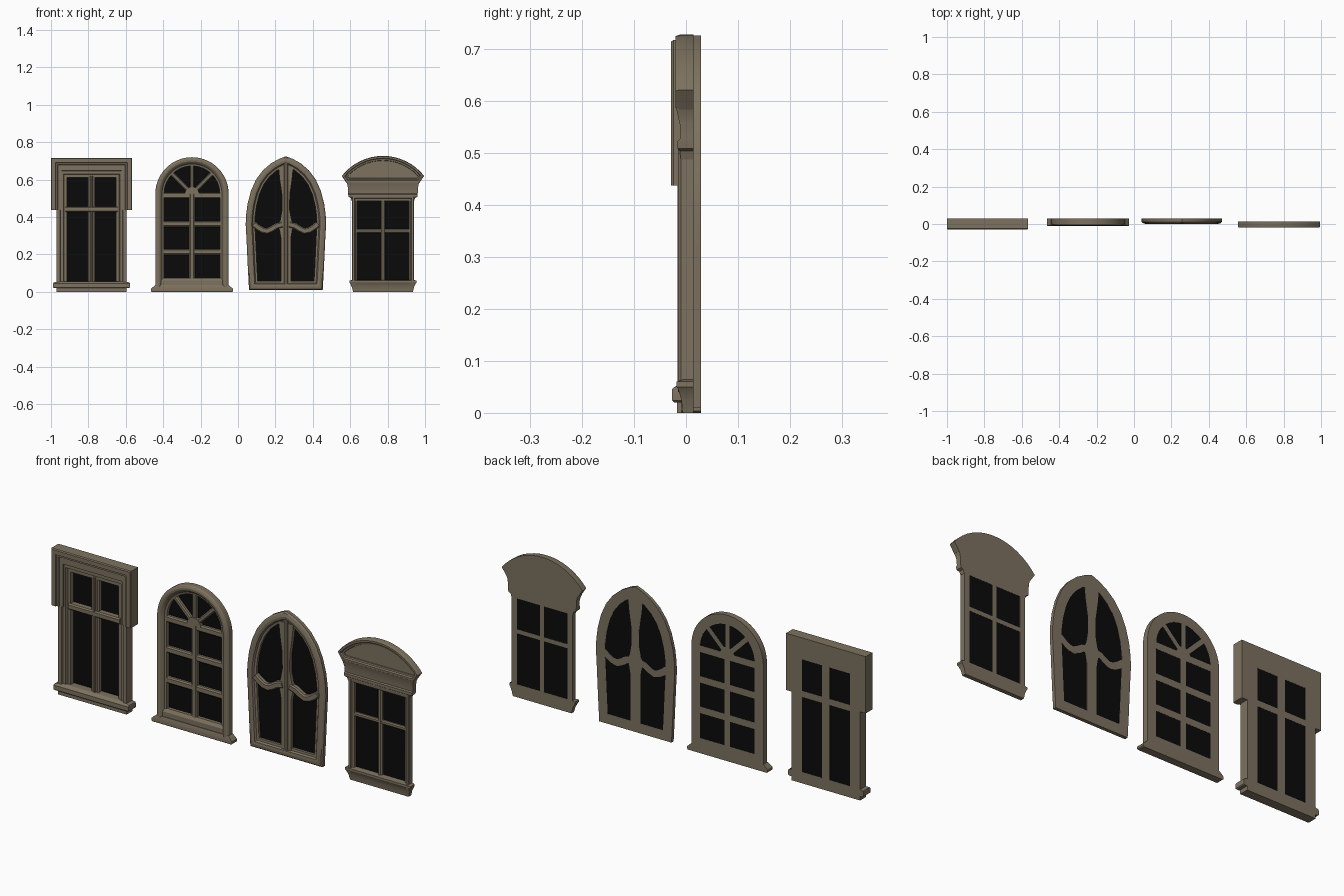
import bpy, bmesh, math
from mathutils import Vector

if "Cube" in bpy.data.objects:
    bpy.data.objects.remove(bpy.data.objects["Cube"])

BACK = 0.029


def material(name, rgb):
    m = bpy.data.materials.new(name)
    m.diffuse_color = (*rgb, 1)
    m.use_nodes = True
    m.node_tree.nodes["Principled BSDF"].inputs["Base Color"].default_value = m.diffuse_color
    return m


STONE = material("taupe stone", (0.205, 0.168, 0.115))
GLASS = material("black glass", (0.003, 0.003, 0.003))


def finish(name, bm, mat):
    bmesh.ops.recalc_face_normals(bm, faces=bm.faces[:])
    me = bpy.data.meshes.new(name)
    bm.to_mesh(me)
    bm.free()
    me.materials.append(mat)
    ob = bpy.data.objects.new(name, me)
    bpy.context.collection.objects.link(ob)
    bpy.ops.object.select_all(action='DESELECT')
    ob.select_set(True)
    bpy.context.view_layer.objects.active = ob
    bpy.ops.object.shade_smooth_by_angle(angle=math.radians(25))
    return ob


def mitres(path, closed):
    """Right-hand mitre vector at every path point."""
    n, out = len(path), []
    norms = []
    for i in range(n if closed else n - 1):
        d = (Vector(path[(i + 1) % n]) - Vector(path[i])).normalized()
        norms.append(Vector((d.y, -d.x)))
    for i in range(n):
        a = norms[i - 1] if (closed or i > 0) else norms[0]
        b = norms[i] if i < len(norms) else norms[-1]
        out.append((a + b) / (1 + a.dot(b)))
    return out


def inset(path, d):
    return [tuple(Vector(p) + m * d) for p, m in zip(path, mitres(path, True))]


def sweep(name, path, prof, closed=False):
    """Run a (inset, y) profile along an x,z path with mitred corners."""
    bm = bmesh.new()
    rings = []
    for p, m in zip(path, mitres(path, closed)):
        rings.append([bm.verts.new((p[0] + m.x * o, y, p[1] + m.y * o)) for o, y in prof])
    n, k = len(rings), len(prof)
    for i in range(n if closed else n - 1):
        a, b = rings[i], rings[(i + 1) % n]
        for j in range(k):
            bm.faces.new((a[j], a[(j + 1) % k], b[(j + 1) % k], b[j]))
    if not closed:
        bm.faces.new(rings[0])
        bm.faces.new(rings[-1])
    return finish(name, bm, STONE)


def bar(name, path, w, yf, yb=BACK):
    h, c = w / 2, min(w * 0.25, 0.006)
    return sweep(name, path, [(-h, yb), (-h, yf + c), (c - h, yf), (h - c, yf), (h, yf + c), (h, yb)])


def plate(name, pts, y0, y1, mat=STONE):
    bm = bmesh.new()
    a = [bm.verts.new((x, y0, z)) for x, z in pts]
    b = [bm.verts.new((x, y1, z)) for x, z in pts]
    bm.faces.new(a)
    bm.faces.new(b)
    for i in range(len(a)):
        j = (i + 1) % len(a)
        bm.faces.new((a[i], a[j], b[j], b[i]))
    return finish(name, bm, mat)


def glass(name, pts, yb=BACK):
    return plate(name, pts, yb - 0.004, yb - 0.0007, GLASS)


def stack(name, cx, rings, yb=BACK):
    """Horizontal moulding from (z, half width, front y) levels."""
    bm = bmesh.new()
    rs = [[bm.verts.new(v) for v in ((cx - h, yf, z), (cx + h, yf, z), (cx + h, yb, z), (cx - h, yb, z))]
          for z, h, yf in rings]
    bm.faces.new(rs[0])
    bm.faces.new(rs[-1])
    for a, b in zip(rs, rs[1:]):
        for j in range(4):
            bm.faces.new((a[j], a[(j + 1) % 4], b[(j + 1) % 4], b[j]))
    return finish(name, bm, STONE)


def rect(cx, h, z0, z1):
    return [(cx - h, z0), (cx - h, z1), (cx + h, z1), (cx + h, z0)]


# --- Window 1: square window with stepped hood ---
c = -0.783
sweep("hood_moulding", rect(c, 0.217, 0.437, 0.717),
      [(0, BACK), (0, -0.024), (0.004, -0.029), (0.025, -0.029), (0.027, -0.023), (0.035, -0.023),
       (0.038, -0.016), (0.056, -0.016), (0.056, BACK)])
sweep("square_jambs", rect(c, 0.187, 0.0, 0.667),
      [(0, BACK), (0, -0.016), (0.018, -0.016), (0.021, -0.009), (0.036, -0.009),
       (0.04, 0.002), (0.056, 0.002), (0.056, BACK)])
stack("square_base", c, [(0, 0.187, -0.017), (0.02, 0.187, -0.017)])
stack("square_sill", c, [(0.02, 0.2, -0.023), (0.024, 0.205, -0.027), (0.045, 0.205, -0.027),
                         (0.05, 0.203, -0.022), (0.056, 0.18, -0.01)])
bar("square_mullion", [(c, 0.05), (c, 0.62)], 0.042, 0.002)
bar("square_mullion_ridge", [(c, 0.05), (c, 0.62)], 0.014, -0.005)
bar("square_transom", [(c - 0.14, 0.441), (c + 0.14, 0.441)], 0.03, -0.006)
glass("square_glass", rect(c, 0.14, 0.045, 0.62))

# --- Window 2: round-arched window with fan ---
c, R, zs = -0.246, 0.196, 0.524
arch = [(c - R, 0.02)] + [(c - R * math.cos(math.pi * i / 28), zs + R * math.sin(math.pi * i / 28))
                          for i in range(29)] + [(c + R, 0.02)]
sweep("round_arch_frame", arch,
      [(0, BACK), (0, 0.001), (0.004, -0.005), (0.013, -0.009), (0.022, -0.008),
       (0.031, -0.002), (0.036, 0.006), (0.047, 0.009), (0.047, BACK)])
stack("round_sill", c, [(0, 0.215, -0.008), (0.004, 0.22, -0.01), (0.015, 0.22, -0.01),
                        (0.023, 0.212, -0.009), (0.036, 0.197, -0.005)])
stack("round_bottom_rail", c, [(0.02, 0.17, -0.001), (0.06, 0.17, -0.001), (0.075, 0.17, 0.009)])
bar("round_mullion", [(c, 0.05), (c, zs)], 0.03, 0.006)
for z in (0.214, 0.364, 0.515):
    bar("round_muntin", [(c - 0.16, z), (c + 0.16, z)], 0.032, 0.008)
for a in (45, 90, 135):
    t = math.radians(a)
    bar("fan_spoke", [(c, zs), (c + 0.165 * math.cos(t), zs + 0.165 * math.sin(t))], 0.022, 0.008)
plate("fan_hub", [(c + 0.038 * math.cos(math.pi * i / 12), zs + 0.038 * math.sin(math.pi * i / 12))
                  for i in range(13)], 0.006, BACK)
glass("round_glass", inset(arch, 0.042))

# --- Window 3: pointed gothic window ---
c = 0.256
half = [(0.197, 0.01), (0.203, 0.12), (0.211, 0.29), (0.215, 0.36), (0.213, 0.41), (0.205, 0.47),
        (0.187, 0.54), (0.16, 0.6), (0.123, 0.65), (0.08, 0.687), (0.035, 0.712)]
arch = [(c - x, z) for x, z in half] + [(c, 0.725)] + [(c + x, z) for x, z in half[::-1]]
sweep("pointed_frame", arch,
      [(0, BACK), (0, 0.012), (0.006, 0.005), (0.02, 0.001), (0.032, 0.003),
       (0.038, 0.011), (0.049, 0.013), (0.049, BACK)], True)
mull = [(0.027, 0.04), (0.027, 0.29), (0.034, 0.33), (0.043, 0.36), (0.03, 0.385), (0.02, 0.44),
        (0.021, 0.52), (0.033, 0.6), (0.04, 0.67)]
mull = [(c - x, z) for x, z in mull] + [(c + x, z) for x, z in mull[::-1]]
plate("pointed_mullion", mull, 0.008, BACK)
bar("pointed_mullion_rib", [(c, 0.04), (c, 0.69)], 0.02, 0.001)
wave = [(0.172, 0.363), (0.15, 0.345), (0.125, 0.33), (0.1, 0.325), (0.075, 0.336), (0.05, 0.352), (0.02, 0.36)]
for s in (-1, 1):
    bar("wavy_transom", [(c + s * x, z) for x, z in wave], 0.032, 0.003)
glass("pointed_glass", inset(arch, 0.045))

# --- Window 4: window with segmental pediment ---
c, B = 0.775, 0.014
seg = []
for i in range(17):
    t = math.radians(-51.8 + 103.6 * i / 16)
    seg.append((c + 0.28 * math.sin(t), 0.447 + 0.28 * math.cos(t)))
ped = [(c - 0.195, 0.583)] + seg + [(c + 0.195, 0.583)]
sweep("pediment_cornice", ped,
      [(0, B), (0, -0.012), (0.003, -0.02), (0.012, -0.02), (0.017, -0.014), (0.024, -0.012),
       (0.026, -0.006), (0.026, B)], True)
plate("pediment_panel", inset(ped, 0.015), -0.008, B)
stack("pediment_frieze", c, [(0.487, 0.167, -0.01), (0.503, 0.172, -0.012), (0.508, 0.184, -0.016),
                             (0.522, 0.186, -0.016), (0.527, 0.186, -0.011), (0.555, 0.187, -0.012),
                             (0.572, 0.19, -0.016), (0.585, 0.195, -0.019)], B)
sweep("pediment_jambs", rect(c, 0.166, 0.04, 0.515),
      [(0, B), (0, -0.01), (0.004, -0.015), (0.014, -0.015), (0.018, -0.006), (0.028, -0.003), (0.028, B)])
stack("pediment_sill", c, [(0, 0.16, -0.006), (0.025, 0.166, -0.009), (0.045, 0.175, -0.015),
                           (0.05, 0.179, -0.018), (0.06, 0.179, -0.018), (0.064, 0.165, -0.006)], B)
bar("pediment_mullion", [(c, 0.05), (c, 0.5)], 0.022, -0.004, B)
bar("pediment_muntin", [(c - 0.145, 0.325), (c + 0.145, 0.325)], 0.02, -0.002, B)
glass("pediment_glass", rect(c, 0.143, 0.055, 0.495), B)
